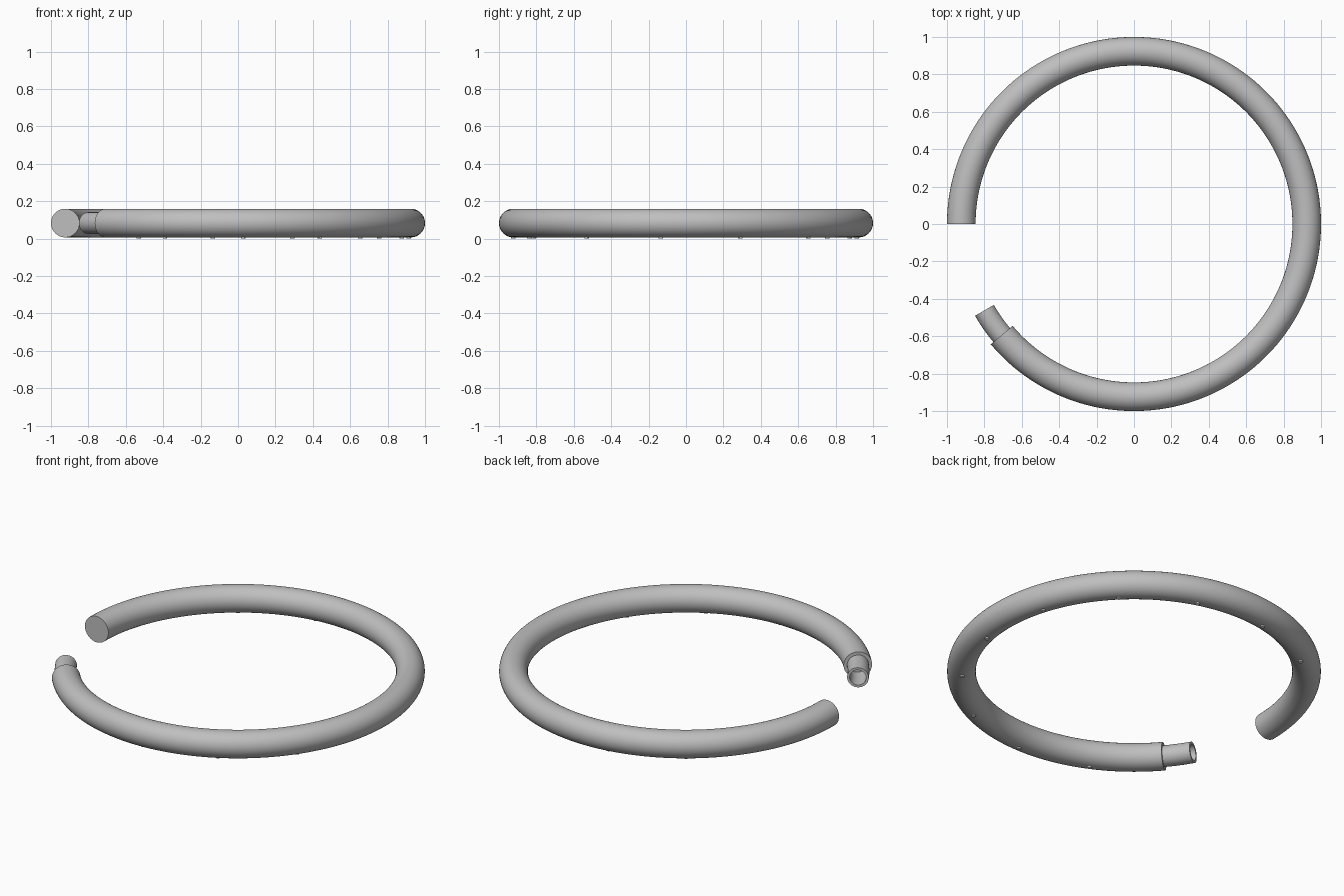
import bpy, bmesh
from math import sin, cos, radians, pi

RING = 0.9235    # radius of the centre line
TUBE = 0.0765    # tube radius
MID_Z = 0.083    # height of the centre line
SIDES = 48

cube = bpy.data.objects.get("Cube")
if cube:
    bpy.data.objects.remove(cube)


def material(name, rgb):
    mat = bpy.data.materials.new(name)
    mat.use_nodes = True
    colour = (*rgb, 1)
    mat.diffuse_color = colour
    mat.node_tree.nodes["Principled BSDF"].inputs["Base Color"].default_value = colour
    return mat


def finish(name, bm, mat):
    bmesh.ops.recalc_face_normals(bm, faces=bm.faces)
    mesh = bpy.data.meshes.new(name)
    bm.to_mesh(mesh)
    bm.free()
    obj = bpy.data.objects.new(name, mesh)
    bpy.context.collection.objects.link(obj)
    mesh.materials.append(mat)
    bpy.ops.object.select_all(action="DESELECT")
    obj.select_set(True)
    bpy.context.view_layer.objects.active = obj
    bpy.ops.object.shade_smooth_by_angle(angle=radians(35))
    return obj


def arc(radius, start, end, step=2):
    """Stations of one radius along the ring, angles in degrees."""
    count = max(1, round(abs(end - start) / step))
    return [(radius, start + (end - start) * i / count) for i in range(count + 1)]


def sweep(name, stations, mat):
    """Skin circles placed along the ring and close both ends."""
    bm = bmesh.new()
    loops = []
    for radius, degrees in stations:
        a = radians(degrees)
        loop = []
        for i in range(SIDES):
            t = 2 * pi * i / SIDES
            d = RING + radius * cos(t)
            loop.append(bm.verts.new((d * cos(a), d * sin(a), MID_Z + radius * sin(t))))
        loops.append(loop)
    for one, two in zip(loops, loops[1:]):
        for i in range(SIDES):
            j = (i + 1) % SIDES
            bm.faces.new((one[i], one[j], two[j], two[i]))
    bm.faces.new(loops[0])
    bm.faces.new(loops[-1])
    return finish(name, bm, mat)


grey = material("grey plastic", (0.52, 0.52, 0.52))
white = material("white", (0.95, 0.95, 0.95))

# Open ring with a flat closed end
sweep("ring_tube", arc(TUBE, 180, -140), grey)

# Narrower hollow spigot at the other end
spigot = arc(0.058, -138, -150, 1) + arc(0.044, -150, -138.5, 1)
sweep("spigot", spigot, grey)

# Small outlets along the underside
bm = bmesh.new()
for k in range(10):
    a = radians(125 - k * 80 / 3)
    made = bmesh.ops.create_cone(bm, cap_ends=True, segments=16, radius1=0.012,
                                 radius2=0.012, depth=0.02)
    bmesh.ops.translate(bm, verts=made["verts"],
                        vec=(RING * cos(a), RING * sin(a), 0.01))
finish("outlets", bm, white)
